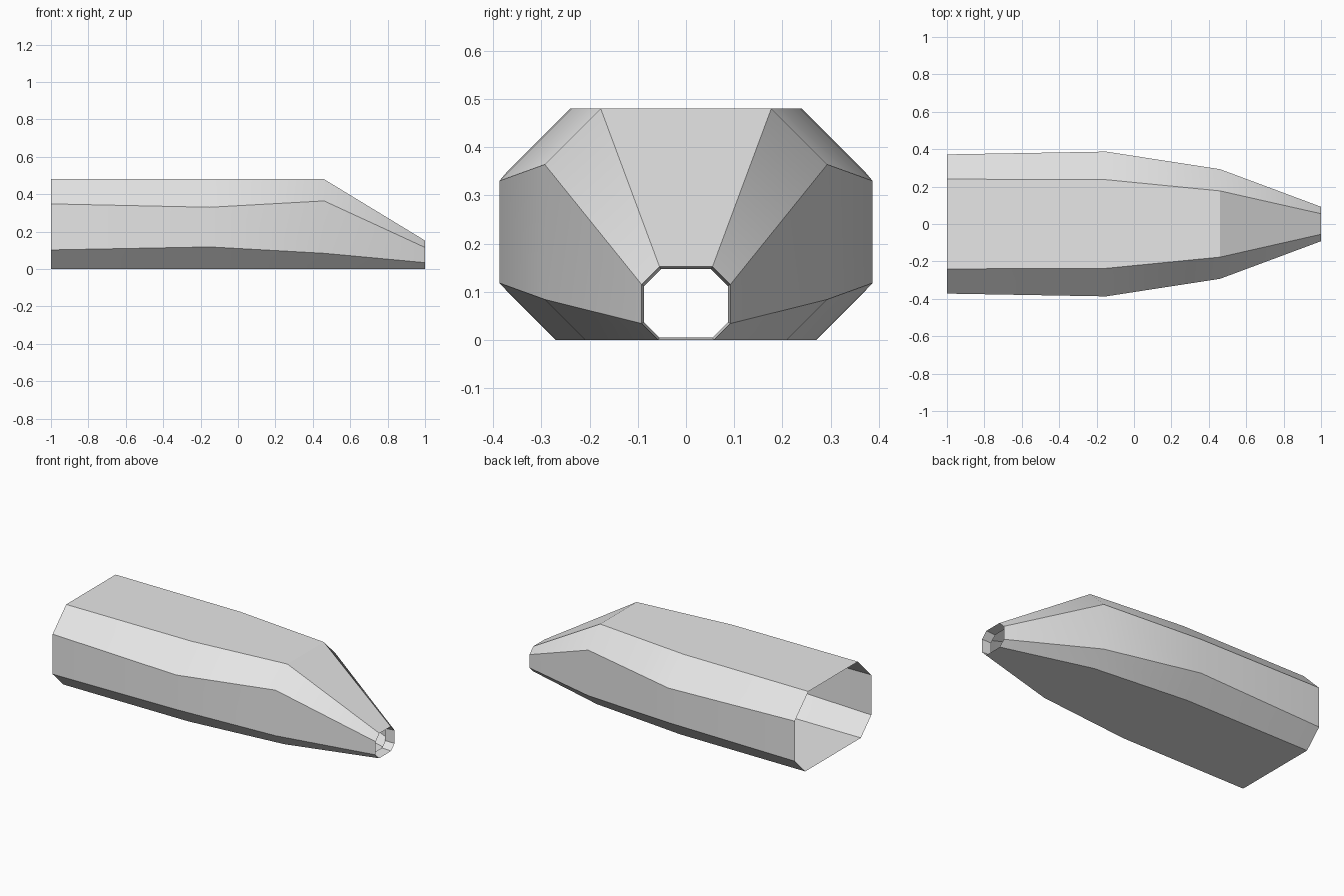
import bpy
import bmesh
import math

cube = bpy.data.objects.get("Cube")
if cube:
    bpy.data.objects.remove(cube, do_unlink=True)

# Single plain grey
GREY = (0.8, 0.8, 0.8, 1.0)
grey = bpy.data.materials.new("light grey")
grey.use_nodes = True
grey.diffuse_color = GREY
grey.node_tree.nodes["Principled BSDF"].inputs["Base Color"].default_value = GREY


def octagon(x, half, base, top, low, high):
    """Flat-based octagon across x with 45 degree corners."""
    side = [(half - low, base), (half, base + low),
            (half, top - high), (half - high, top)]
    ring = side + [(-y, z) for y, z in reversed(side)]
    return [(x, y, z) for y, z in ring]


# Stations: x, half width, base, top, lower corner cut, upper corner cut
stations = [
    (-1.0, 0.372, 0.0, 0.48, 0.102, 0.132),
    (-0.15, 0.387, 0.0, 0.48, 0.118, 0.15),
    (0.46, 0.293, 0.0, 0.48, 0.084, 0.116),
    (1.0, 0.092, 0.0, 0.152, 0.034, 0.037),
    # Lip turned back inside the nose opening
    (0.94, 0.087, 0.005, 0.147, 0.032, 0.035),
]

# Hull skin, open at both ends
bm = bmesh.new()
rings = [[bm.verts.new(p) for p in octagon(*s)] for s in stations]
for a, b in zip(rings, rings[1:]):
    for i in range(8):
        j = (i + 1) % 8
        bm.faces.new((a[i], a[j], b[j], b[i]))
bmesh.ops.recalc_face_normals(bm, faces=bm.faces)
bm.normal_update()

# Make the flat top face upward
top_face = max(bm.faces, key=lambda f: f.calc_center_median().z)
if top_face.normal.z < 0:
    bmesh.ops.reverse_faces(bm, faces=bm.faces)

mesh = bpy.data.meshes.new("hull_shell")
bm.to_mesh(mesh)
bm.free()
mesh.materials.append(grey)
hull = bpy.data.objects.new("hull_shell", mesh)
bpy.context.collection.objects.link(hull)

# Smooth along the length, crisp at the corners
bpy.ops.object.select_all(action='DESELECT')
hull.select_set(True)
bpy.context.view_layer.objects.active = hull
bpy.ops.object.shade_smooth_by_angle(angle=math.radians(30))
